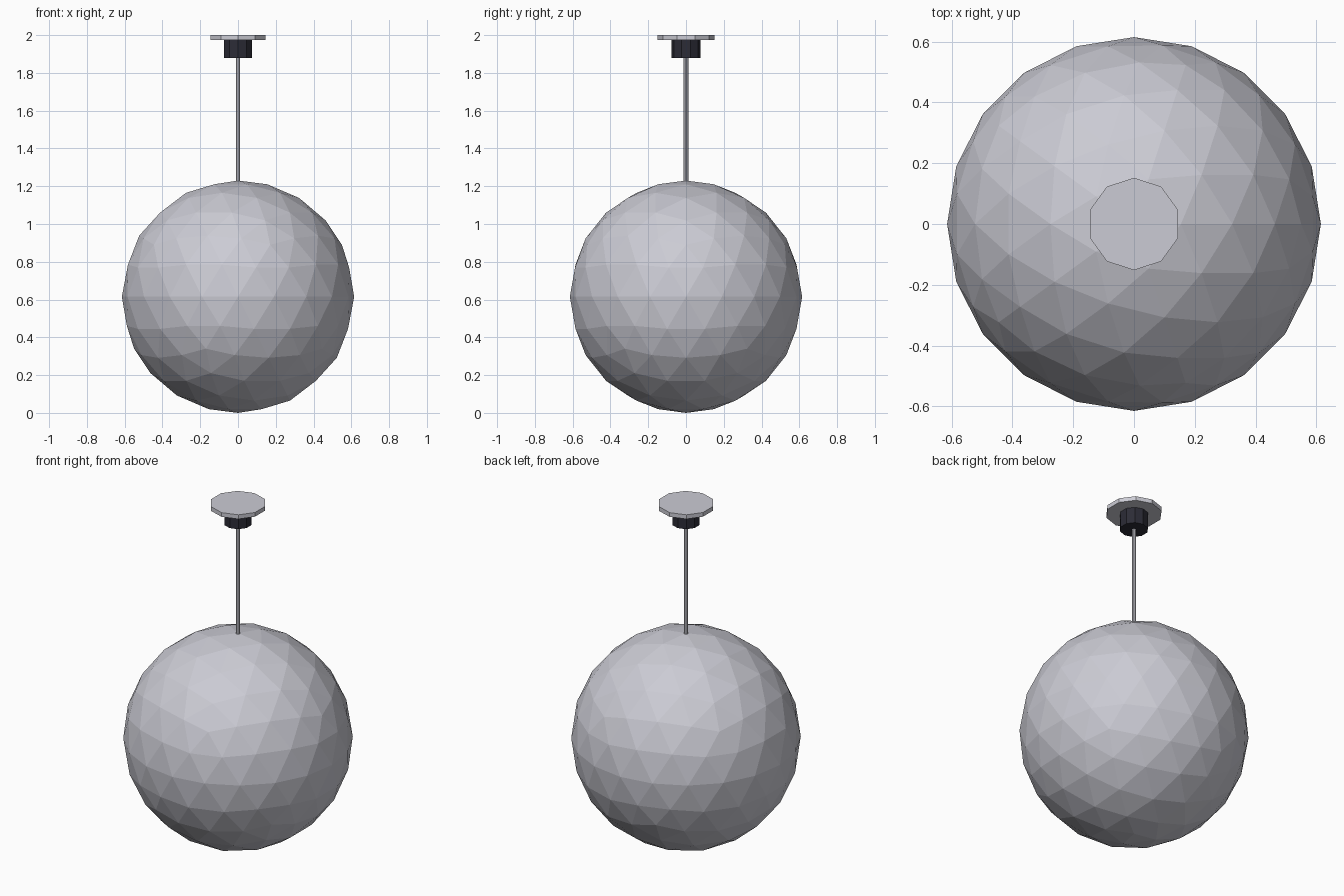
import bpy

# Remove the default cube
cube = bpy.data.objects.get("Cube")
if cube:
    bpy.data.objects.remove(cube, do_unlink=True)


def make_material(name, rgb):
    mat = bpy.data.materials.new(name)
    mat.use_nodes = True
    color = (*rgb, 1.0)
    mat.diffuse_color = color
    mat.node_tree.nodes["Principled BSDF"].inputs["Base Color"].default_value = color
    return mat


def finish(name, mat):
    obj = bpy.context.object
    obj.name = obj.data.name = name
    obj.data.materials.append(mat)
    return obj


def cylinder(name, radius, bottom, top, mat, sides=10):
    bpy.ops.mesh.primitive_cylinder_add(
        vertices=sides, radius=radius, depth=top - bottom,
        location=(0, 0, (bottom + top) / 2))
    return finish(name, mat)


pale_grey = make_material("pale grey", (0.60, 0.60, 0.66))
charcoal = make_material("charcoal", (0.025, 0.025, 0.037))

# Faceted globe shade
RADIUS = 0.615
bpy.ops.mesh.primitive_ico_sphere_add(
    subdivisions=3, radius=RADIUS, location=(0, 0, RADIUS))
finish("globe_shade", pale_grey)

# Hanging rod, socket collar and ceiling plate
cylinder("hanging_rod", 0.012, 1.2, 1.9, pale_grey)
cylinder("socket_collar", 0.077, 1.88, 1.975, charcoal)
cylinder("ceiling_plate", 0.152, 1.975, 2.0, pale_grey)
